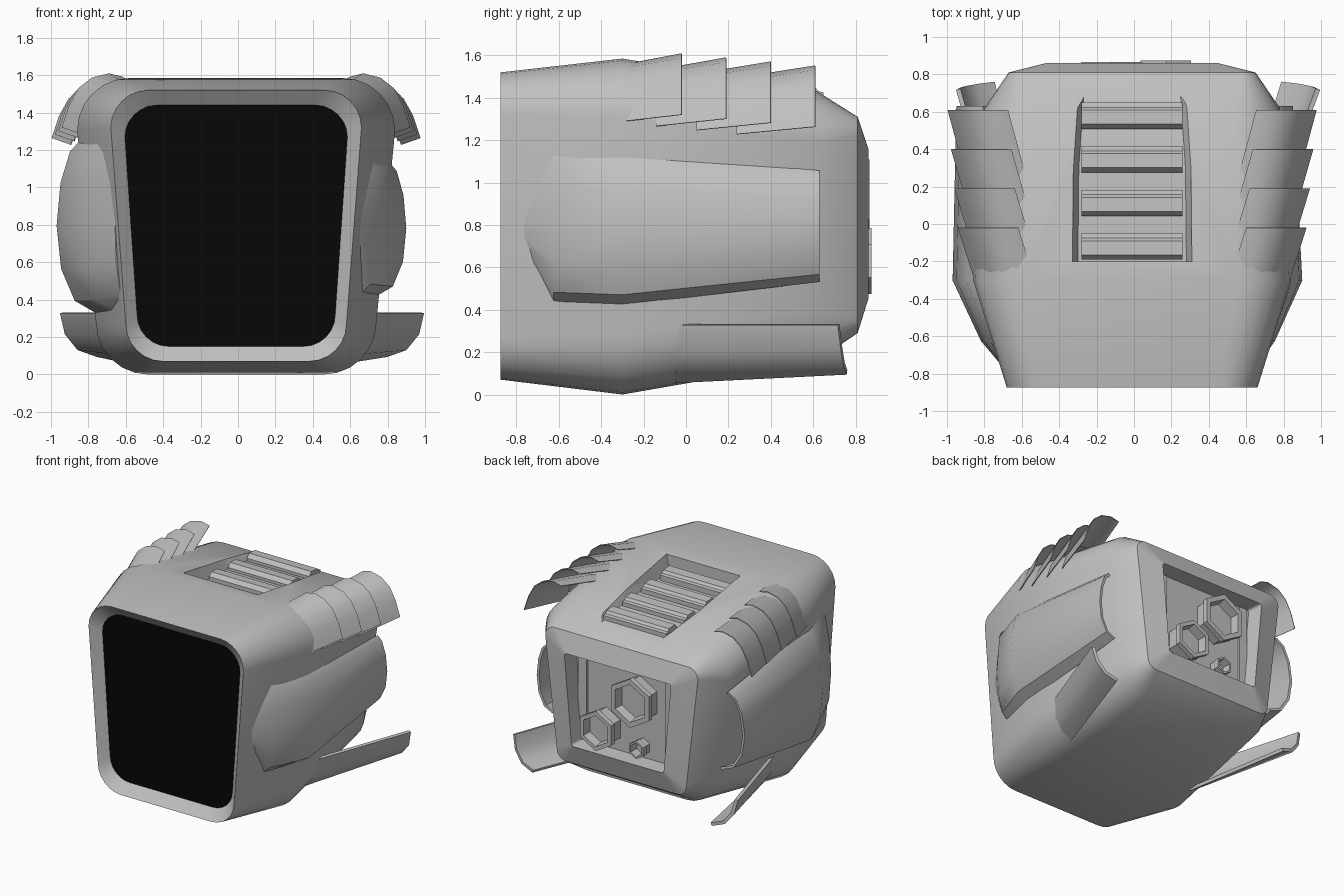
import bpy, bmesh
from math import sin, cos, pi, radians

cube = bpy.data.objects.get("Cube")
if cube:
    bpy.data.objects.remove(cube, do_unlink=True)

CX = -0.01  # centre line of the hull


def material(name, value):
    m = bpy.data.materials.new(name)
    m.use_nodes = True
    col = (value, value, value, 1)
    m.diffuse_color = col
    m.node_tree.nodes["Principled BSDF"].inputs["Base Color"].default_value = col
    return m


GREY = material("hull_grey", 0.53)
BLACK = material("screen_black", 0.002)


def finish(name, bm, mats=(GREY,)):
    bmesh.ops.recalc_face_normals(bm, faces=bm.faces)
    me = bpy.data.meshes.new(name)
    bm.to_mesh(me)
    bm.free()
    ob = bpy.data.objects.new(name, me)
    bpy.context.collection.objects.link(ob)
    for m in mats:
        me.materials.append(m)
    return ob


def select(ob):
    bpy.ops.object.select_all(action='DESELECT')
    ob.select_set(True)
    bpy.context.view_layer.objects.active = ob


def smooth(ob, angle=30):
    select(ob)
    bpy.ops.object.shade_smooth_by_angle(angle=radians(angle))


def loft(name, rings, mats=(GREY,)):
    """Closed skin through rings of equal length, capped at both ends."""
    bm = bmesh.new()
    vs = [[bm.verts.new(p) for p in ring] for ring in rings]
    n = len(vs[0])
    first = bm.faces.new(vs[0])
    first.material_index = len(mats) - 1
    bm.faces.new(vs[-1])
    for a, b in zip(vs, vs[1:]):
        for i in range(n):
            j = (i + 1) % n
            bm.faces.new((a[i], a[j], b[j], b[i]))
    return finish(name, bm, mats)


def shell(name, rows, thick):
    """Open curved sheet given a thickness."""
    bm = bmesh.new()
    vs = [[bm.verts.new(p) for p in row] for row in rows]
    for a, b in zip(vs, vs[1:]):
        for i in range(len(a) - 1):
            bm.faces.new((a[i], a[i + 1], b[i + 1], b[i]))
    ob = finish(name, bm)
    mod = ob.modifiers.new("thickness", 'SOLIDIFY')
    mod.thickness = thick
    mod.offset = 0
    select(ob)
    bpy.ops.object.modifier_apply(modifier=mod.name)
    smooth(ob, 35)


def section(y, z0, z1, wt, wb, r, n=6):
    """Rounded trapezoid across the hull."""
    pts = []
    for sx, w, z, a0 in ((1, wt, z1 - r, 0), (-1, wt, z1 - r, 1),
                         (-1, wb, z0 + r, 2), (1, wb, z0 + r, 3)):
        for k in range(n + 1):
            a = (a0 + k / n) * pi / 2
            pts.append((CX + sx * (w - r) + r * cos(a), y, z + r * sin(a)))
    return pts


# Hull with sunken screen in front and open bay at the back
hull = loft("hull", [
    section(-.81, .15, 1.44, .595, .53, .17),
    section(-.875, .07, 1.52, .67, .59, .2),
    section(-.3, 0, 1.585, .85, .75, .28),
    section(.62, .16, 1.43, .79, .67, .24),
    section(.81, .29, 1.31, .66, .56, .08),
    section(.86, .45, 1.16, .46, .40, .02),
    section(.74, .46, 1.15, .44, .38, .02),
], (GREY, BLACK))

# Roof vent recess with sloping side walls
cutter = loft("vent_cutter", [
    [(CX - w + .03, y, z), (CX + w - .03, y, z), (CX + w, y, top), (CX + w, y, 1.8),
     (CX - w, y, 1.8), (CX - w, y, top)]
    for y, w, z, top in ((-.2, .32, 1.44, 1.57), (.3, .315, 1.42, 1.485), (.74, .285, 1.385, 1.41))])
cutter.hide_render = True
cut = hull.modifiers.new("vent", 'BOOLEAN')
cut.operation = 'DIFFERENCE'
cut.solver = 'EXACT'
cut.object = cutter
select(hull)
bpy.ops.object.modifier_apply(modifier=cut.name)
bpy.data.objects.remove(cutter, do_unlink=True)
smooth(hull)

# Vent slats
for i in range(4):
    y = -.19 + i * .233
    z = 1.45 - i * .0165
    prof = [(0, -.05), (0, .025), (.025, .055), (.1, .05), (.115, .03), (.14, .025), (.14, -.05)]
    loft(f"vent_slat_{i + 1}", [[(CX + x, y + a, z + b) for a, b in prof]
                                for x in (-.27, .27)])

# Hexagonal nozzles in the back bay
for size, x, z, r, y in (("large", -.12, .92, .19, .865),
                         ("medium", .17, .63, .155, .875),
                         ("small", -.15, .55, .07, .83)):
    loft(size + "_nozzle", [
        [(x + q * r * sin(k * pi / 3), d, z + q * r * cos(k * pi / 3)) for k in range(6)]
        for q, d in ((.9, .72), (.9, y - .05), (1, y - .04), (1, y), (.78, y), (.72, y - .07))])

# Upright strips in the bay
for s, side in ((1, "left"), (-1, "right")):
    loft(side + "_bay_strip", [
        [(CX + s * x, y, z) for x, y in ((.34, .73), (.34, .76), (.41, .76), (.41, .73))]
        for z in (.47, 1.14)])

# Side pods: curved shells, fuller on the right; each station is
# y, lower edge x, upper edge x, bulge x, bottom z, top z
pods = {
    "left": (1, [(-.77, .60, .63, .65, .70, .92), (-.62, .66, .72, .755, .44, 1.15),
                 (-.3, .75, .81, .90, .43, 1.13), (.63, .72, .77, .85, .54, 1.05)]),
    "right": (-1, [(-.81, .58, .63, .64, .40, 1.22), (-.62, .64, .72, .80, .34, 1.25),
                   (-.3, .75, .82, .95, .34, 1.25), (.63, .73, .79, .93, .49, 1.10)]),
}
for side, (s, stations) in pods.items():
    rows = []
    for y, low, high, bulge, z0, z1 in stations:
        row = []
        for k in range(7):
            edge = low + (high - low) * k / 6
            row.append((CX + s * (edge + (bulge - edge) * sin(pi * k / 6)), y,
                        (z0 + z1) / 2 - (z1 - z0) / 2 * cos(pi * k / 6)))
        rows.append(row)
    shell(side + "_side_pod", rows, .02)

# Overlapping upper fins and flared lower fins
arc = [(.61, 1.59), (.68, 1.607), (.77, 1.585), (.84, 1.53), (.89, 1.44), (.93, 1.32)]
low_front = [(.71, .33), (.69, .2), (.63, .115), (.55, .065)]
low_back = [(.99, .33), (.965, .22), (.90, .14), (.80, .105)]
for s, side in ((1, "left"), (-1, "right")):
    for i in range(4):
        y, dx, dz = -.02 + .21 * i, .018 * i, -.019 * i
        back = [(CX + s * (x + dx), y, z + dz) for x, z in arc]
        front = [(CX + s * (x + dx - .1), y - .31 - .02 * i, z + dz - .065 + .006 * k)
                 for k, (x, z) in enumerate(arc)]
        shell(f"{side}_upper_fin_{i + 1}", [front, back], .006)
    flare = .003 if s > 0 else -.06
    front = [(CX + s * x, -.05, z) for x, z in low_front]
    back = [(CX + s * (x + flare), .72 + .04 * k / 3, z)
            for k, (x, z) in enumerate(low_back)]
    shell(side + "_lower_fin", [front, back], .025)
